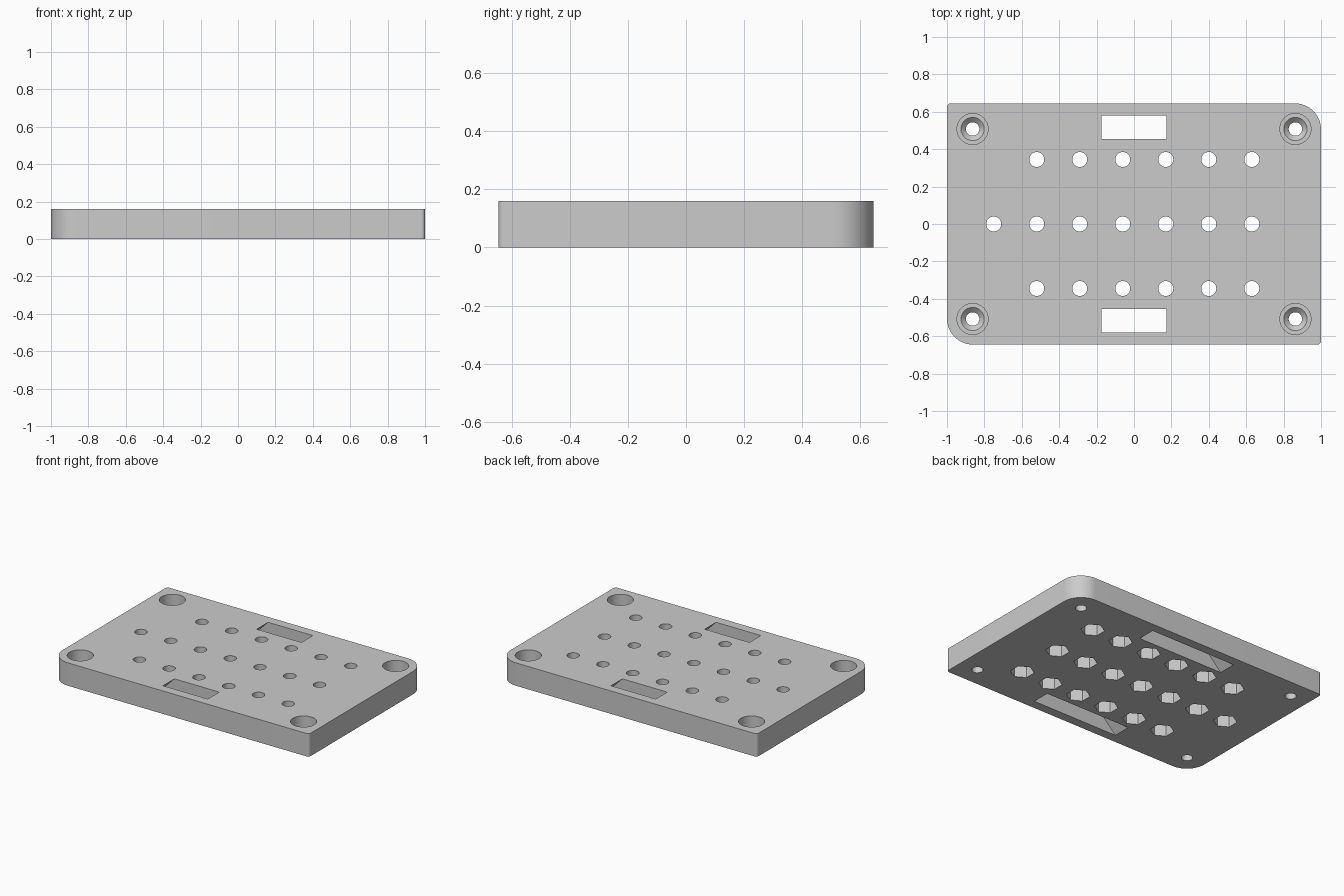
import bpy, bmesh, math
from math import cos, sin, pi

cube = bpy.data.objects.get("Cube")
if cube:
    bpy.data.objects.remove(cube, do_unlink=True)

W, D, H = 1.0, 0.645, 0.16      # half width, half depth, height
OVER = 0.05                     # how far cutters stick out of the plate

grey = bpy.data.materials.new("plain grey")
grey.use_nodes = True
COLOUR = (0.6, 0.6, 0.6, 1)
grey.diffuse_color = COLOUR
grey.node_tree.nodes["Principled BSDF"].inputs["Base Color"].default_value = COLOUR


def loft(bm, rings):
    """Closed solid through equal-length rings, from bottom to top."""
    loops = [[bm.verts.new(p) for p in ring] for ring in rings]
    bm.faces.new(loops[0][::-1])
    bm.faces.new(loops[-1])
    for a, b in zip(loops, loops[1:]):
        for i in range(len(a)):
            j = (i + 1) % len(a)
            bm.faces.new((a[i], a[j], b[j], b[i]))


def circle(x, y, z, r, sides=48, turn=0.0):
    return [(x + r * cos(turn + 2 * pi * i / sides),
             y + r * sin(turn + 2 * pi * i / sides), z) for i in range(sides)]


def rectangle(y, z, half_x, half_y):
    return [(sx * half_x, y + sy * half_y, z)
            for sx, sy in ((-1, -1), (1, -1), (1, 1), (-1, 1))]


def make_object(name, bm):
    bmesh.ops.recalc_face_normals(bm, faces=bm.faces)
    mesh = bpy.data.meshes.new(name)
    bm.to_mesh(mesh)
    bm.free()
    mesh.materials.append(grey)
    obj = bpy.data.objects.new(name, mesh)
    bpy.context.collection.objects.link(obj)
    return obj


# Plate: two opposite corners broadly rounded, the other two barely rounded
outline = []
for k, (sx, sy, r) in enumerate(((1, 1, 0.14), (-1, 1, 0.02),
                                 (-1, -1, 0.14), (1, -1, 0.02))):
    for i in range(17):
        a = pi / 2 * (k + i / 16)
        outline.append((sx * (W - r) + r * cos(a), sy * (D - r) + r * sin(a)))
bm = bmesh.new()
loft(bm, [[(x, y, z) for x, y in outline] for z in (0, H)])
plate = make_object("plate", bm)

# Grid of holes, the middle row having one more on the left
columns = [-0.52 + 0.23 * i for i in range(6)]
grid = [(x, y) for y in (-0.345, 0, 0.345) for x in columns] + [(-0.75, 0)]

through = bmesh.new()
for x, y in grid:
    loft(through, [circle(x, y, z, 0.04) for z in (-OVER, H + OVER)])

# Corner screw holes: shaft, countersink, wide bore
screw = ((-OVER, 0.036), (0.045, 0.036), (0.07, 0.062),
         (0.07, 0.083), (H + OVER, 0.083))
for x in (-0.863, 0.863):
    for y in (-0.508, 0.508):
        loft(through, [circle(x, y, z, r) for z, r in screw])

# Slots with ends flaring at 45 degrees towards the underside
for y in (-0.517, 0.517):
    loft(through, [rectangle(y, z, 0.173 + H - z, 0.063)
                   for z in (-OVER, H + OVER)])

# Hexagonal nut pockets in the underside
pockets = bmesh.new()
for x, y in grid:
    loft(pockets, [circle(x, y, z, 0.076, 6, pi / 2) for z in (-OVER, 0.1)])

bpy.context.view_layer.objects.active = plate
for name, shape in (("hole_cutter", through), ("pocket_cutter", pockets)):
    cutter = make_object(name, shape)
    cutter.hide_render = True
    cut = plate.modifiers.new(name, 'BOOLEAN')
    cut.operation = 'DIFFERENCE'
    cut.solver = 'EXACT'
    cut.object = cutter
    bpy.ops.object.modifier_apply(modifier=cut.name)
    bpy.data.objects.remove(cutter, do_unlink=True)

# Smooth round walls, crisp edges
bpy.ops.object.select_all(action='DESELECT')
plate.select_set(True)
bpy.ops.object.shade_smooth_by_angle(angle=math.radians(25))
